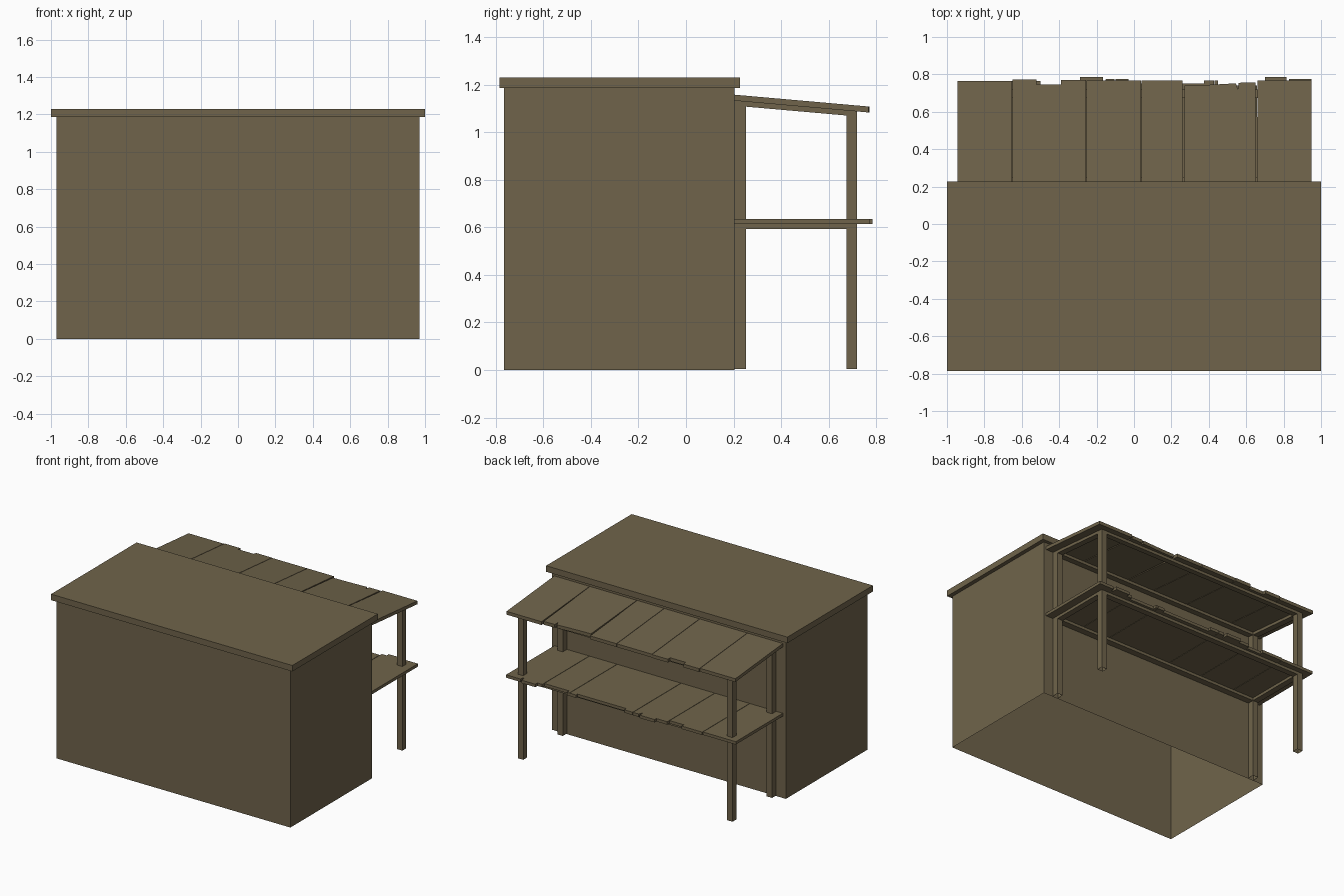
import bpy, bmesh

wood = bpy.data.materials.new("weathered brown")
wood.diffuse_color = (0.16, 0.127, 0.07, 1)


def flat(y):
    return 0.0


def slope(y):
    return -(y - 0.2) * 0.088


def prism(name, pts, z0, z1, tilt=flat, bottom=True, top=True):
    """Extrude a plan outline (counter-clockwise) between two heights."""
    bm = bmesh.new()
    lo = [bm.verts.new((x, y, z0 + tilt(y))) for x, y in pts]
    hi = [bm.verts.new((x, y, z1 + tilt(y))) for x, y in pts]
    n = len(pts)
    for i in range(n):
        j = (i + 1) % n
        bm.faces.new((lo[i], lo[j], hi[j], hi[i]))
    if bottom:
        bm.faces.new(lo[::-1])
    if top:
        bm.faces.new(hi)
    me = bpy.data.meshes.new(name)
    bm.to_mesh(me)
    bm.free()
    me.materials.append(wood)
    ob = bpy.data.objects.new(name, me)
    bpy.context.collection.objects.link(ob)
    return ob


def rect(x0, x1, y0, y1):
    return [(x0, y0), (x1, y0), (x1, y1), (x0, y1)]


# main building, open underneath, with a flat overhanging roof
prism("building_walls", rect(-0.97, 0.97, -0.765, 0.203), 0, 1.186, bottom=False, top=False)
prism("flat_roof", rect(-1, 1, -0.785, 0.228), 1.185, 1.23)

# porch posts
PX0, PX1 = 0.845, 0.89
for s, side in ((1, "right"), (-1, "left")):
    xa, xb = sorted((s * PX0, s * PX1))
    prism("wall_post_" + side, rect(xa, xb, 0.204, 0.252), 0.005, 1.14, slope, bottom=False)
    prism("outer_post_" + side, rect(xa, xb, 0.675, 0.72), 0.005, 1.14, slope, bottom=False)
for ob in bpy.data.objects:
    if "post" in ob.name:
        for v in ob.data.vertices:      # level the feet
            if v.co.z < 0.1:
                v.co.z = 0.005

# frames under the deck and the awning
for level, z0, z1, tilt in (("deck", 0.592, 0.614, flat), ("awning", 1.112, 1.134, slope)):
    for s, side in ((1, "right"), (-1, "left")):
        xa, xb = sorted((s * PX0, s * PX1))
        prism(f"{level}_side_beam_{side}", rect(xa, xb, 0.252, 0.675), z0, z1, tilt)
    prism(level + "_wall_beam", rect(-PX0, PX0, 0.204, 0.252), z0, z1, tilt)
    prism(level + "_outer_beam", rect(-PX0, PX0, 0.675, 0.72), z0, z1, tilt)

# uneven boards: x start, x end, then steps (x, y) of the ragged end from right to left
awning = [
    (-0.945, -0.653, [(-0.653, 0.765), (-0.945, 0.765)]),
    (-0.650, -0.257, [(-0.257, 0.77), (-0.39, 0.77), (-0.39, 0.745), (-0.52, 0.745),
                      (-0.52, 0.772), (-0.65, 0.772)]),
    (-0.254, 0.037, [(0.037, 0.766), (-0.254, 0.766)]),
    (0.040, 0.262, [(0.258, 0.766), (0.040, 0.766)]),
    (0.266, 0.653, [(0.65, 0.757), (0.56, 0.755), (0.555, 0.72), (0.545, 0.752), (0.36, 0.742), (0.27, 0.74)]),
    (0.657, 0.950, [(0.95, 0.768), (0.66, 0.768)]),
]
deck = [
    (-0.945, -0.673, [(-0.673, 0.76), (-0.945, 0.76)]),
    (-0.670, -0.383, [(-0.383, 0.74), (-0.50, 0.74), (-0.50, 0.765), (-0.67, 0.765)]),
    (-0.380, -0.103, [(-0.103, 0.774), (-0.15, 0.774), (-0.165, 0.74), (-0.165, 0.785),
                      (-0.29, 0.785), (-0.29, 0.765), (-0.38, 0.765)]),
    (-0.100, 0.427, [(0.427, 0.768), (0.375, 0.768), (0.375, 0.75), (-0.03, 0.75),
                     (-0.03, 0.774), (-0.1, 0.774)]),
    (0.430, 0.657, [(0.657, 0.74), (0.45, 0.74), (0.45, 0.768), (0.43, 0.768)]),
    (0.660, 0.950, [(0.95, 0.774), (0.83, 0.774), (0.83, 0.75), (0.815, 0.75), (0.815, 0.785),
                    (0.70, 0.785), (0.70, 0.76), (0.66, 0.76)]),
]
for level, boards, z0, z1, tilt in (("deck", deck, 0.613, 0.635, flat),
                                    ("awning", awning, 1.133, 1.158, slope)):
    for i, (x0, x1, end) in enumerate(boards):
        prism(f"{level}_board_{i + 1}", [(x0, 0.203), (x1, 0.203)] + end, z0, z1, tilt)
